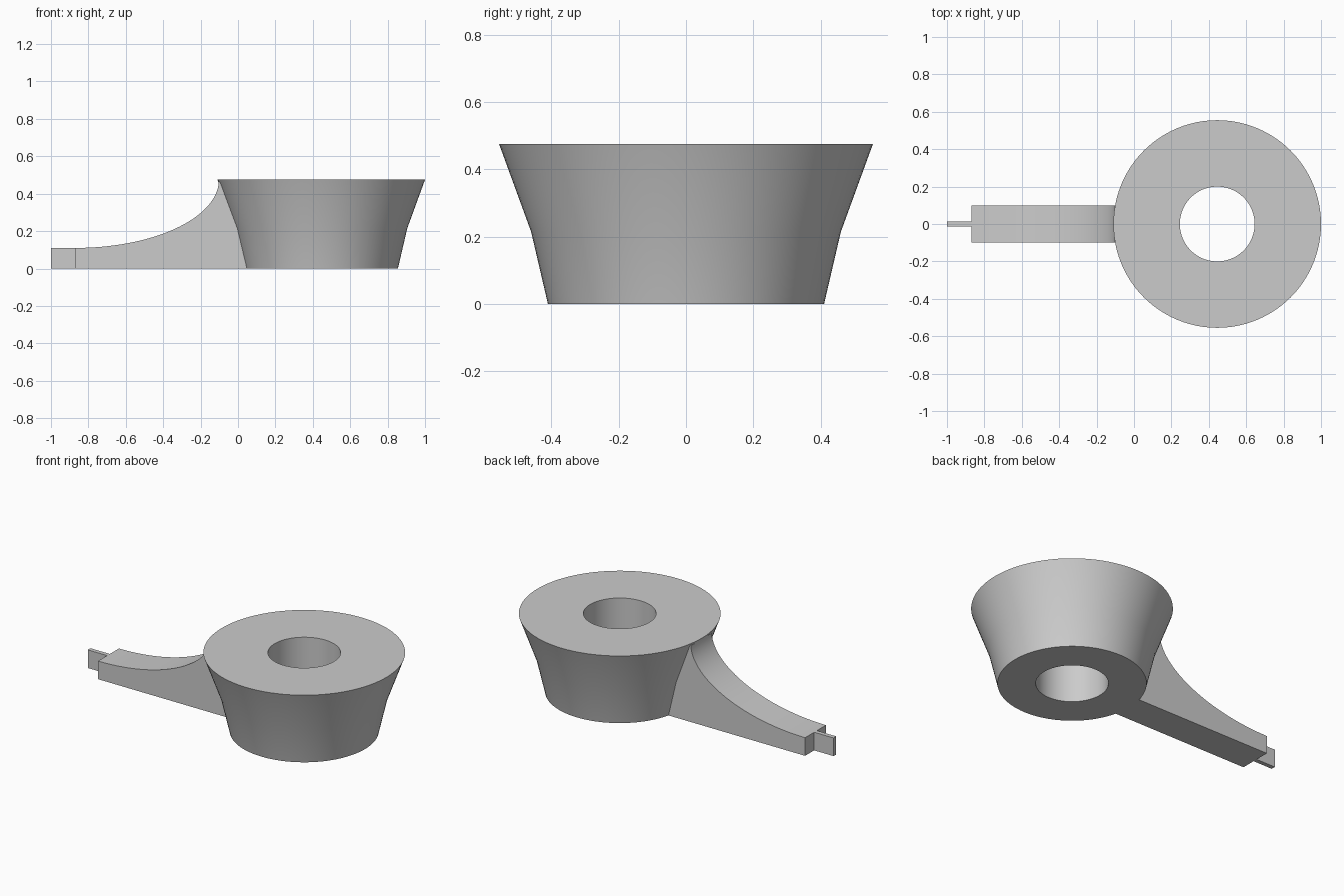
import bpy, bmesh, math

if "Cube" in bpy.data.objects:
    bpy.data.objects.remove(bpy.data.objects["Cube"], do_unlink=True)

grey = bpy.data.materials.new("plain_grey")
grey.use_nodes = True
colour = (0.6, 0.6, 0.6, 1)
grey.diffuse_color = colour
grey.node_tree.nodes["Principled BSDF"].inputs["Base Color"].default_value = colour


def make_object(name, bm):
    bmesh.ops.recalc_face_normals(bm, faces=bm.faces)
    mesh = bpy.data.meshes.new(name)
    bm.to_mesh(mesh)
    bm.free()
    mesh.materials.append(grey)
    obj = bpy.data.objects.new(name, mesh)
    bpy.context.collection.objects.link(obj)
    return obj


def lathe(name, profile, centre_x, sides):
    """Turn a closed (radius, z) profile about a vertical axis."""
    bm = bmesh.new()
    rings = []
    for i in range(sides):
        a = math.tau * i / sides
        rings.append([bm.verts.new((centre_x + r * math.cos(a), r * math.sin(a), z))
                      for r, z in profile])
    n = len(profile)
    for i in range(sides):
        p, q = rings[i], rings[(i + 1) % sides]
        for j in range(n):
            k = (j + 1) % n
            bm.faces.new((p[j], q[j], q[k], p[k]))
    return make_object(name, bm)


def extrude_side(name, outline, half_width):
    """Extrude an (x, z) outline symmetrically along y."""
    bm = bmesh.new()
    front = bm.faces.new([bm.verts.new((x, -half_width, z)) for x, z in outline])
    back = bmesh.ops.extrude_face_region(bm, geom=[front])["geom"]
    bmesh.ops.translate(bm, vec=(0, 2 * half_width, 0),
                        verts=[v for v in back if isinstance(v, bmesh.types.BMVert)])
    return make_object(name, bm)


# Flared ring with a straight central hole
body = lathe("flared_ring_body",
             [(0.2, 0), (0.41, 0), (0.46, 0.215), (0.555, 0.475), (0.2, 0.475)],
             0.445, 96)

# Arm with a concave top sweeping up to the rim
steps = 32
curve = []
for i in range(steps + 1):
    a = math.radians(88) * i / steps
    curve.append((-0.87 + 0.768 * math.sin(a), 0.475 - 0.365 * math.cos(a)))
arm = extrude_side("curved_arm",
                   [(-0.87, 0)] + curve + [(0.12, curve[-1][1]), (0.12, 0)], 0.1)

# Thin tab at the arm's end
tab = extrude_side("end_tab", [(-1, 0), (-0.87, 0), (-0.87, 0.11), (-1, 0.11)], 0.013)

# Fuse the arm into the body
join = body.modifiers.new("join_arm", "BOOLEAN")
join.operation = "UNION"
join.solver = "EXACT"
join.object = arm
bpy.ops.object.select_all(action="DESELECT")
bpy.context.view_layer.objects.active = body
body.select_set(True)
bpy.ops.object.modifier_apply(modifier=join.name)
bpy.data.objects.remove(arm, do_unlink=True)
body.name = "ring_body_with_arm"
bpy.ops.object.shade_smooth_by_angle(angle=math.radians(30))
